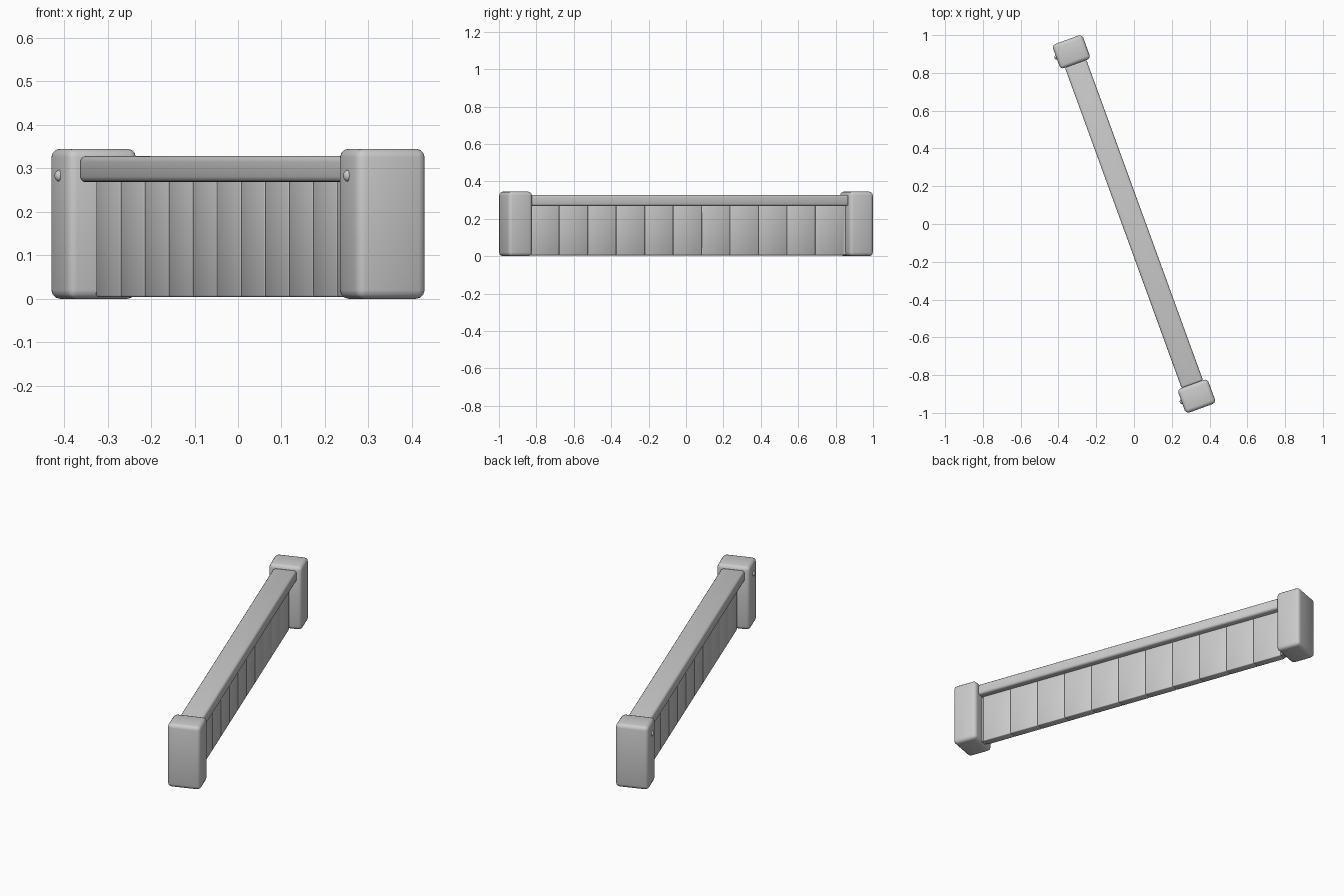
import bpy
from math import radians
from mathutils import Matrix

if "Cube" in bpy.data.objects:
    bpy.data.objects.remove(bpy.data.objects["Cube"], do_unlink=True)

TURN = Matrix.Rotation(radians(20), 4, "Z")

grey = bpy.data.materials.new("plain grey")
grey.use_nodes = True
COLOUR = (0.6, 0.6, 0.6, 1)
grey.diffuse_color = COLOUR
grey.node_tree.nodes["Principled BSDF"].inputs["Base Color"].default_value = COLOUR


def finish(obj, name):
    """Name, colour and swing the part into the diagonal run of the wall."""
    obj.name = name
    obj.data.materials.append(grey)
    obj.matrix_world = TURN @ Matrix.Translation(obj.location)
    return obj


def block(name, centre, size, bevel, segments, angle=None):
    bpy.ops.mesh.primitive_cube_add(size=1, location=centre)
    obj = bpy.context.object
    obj.data.transform(Matrix.Diagonal((*size, 1)))
    mod = obj.modifiers.new("rounded edges", "BEVEL")
    mod.width = bevel
    mod.segments = segments
    if angle:
        bpy.ops.object.shade_smooth_by_angle(angle=radians(angle))
    else:
        bpy.ops.object.shade_smooth()
    return finish(obj, name)


# End posts, each with a domed bolt on one side
for side, label in ((1, "back"), (-1, "front")):
    block(label + "_post", (0, side * 0.97, 0.1725), (0.17, 0.136, 0.345), 0.02, 3)
    bpy.ops.mesh.primitive_uv_sphere_add(
        segments=16, ring_count=10, radius=1, location=(-0.085, side * 0.97, 0.283))
    bolt = bpy.context.object
    bolt.data.transform(Matrix.Diagonal((0.01, 0.012, 0.013, 1)))
    bpy.ops.object.shade_smooth()
    finish(bolt, label + "_bolt")

# Top rail between the posts
block("top_rail", (0, 0, 0.298), (0.121, 1.81, 0.06), 0.013, 3)

# Row of upright planks
COUNT, PITCH = 11, 0.162
for i in range(COUNT):
    y = (i - (COUNT - 1) / 2) * PITCH
    block("plank_%02d" % (i + 1), (0, y, 0.138), (0.046, PITCH - 0.001, 0.268), 0.004, 2)

# Short fillers closing the row against the posts
for side, label in ((1, "back"), (-1, "front")):
    block(label + "_filler", (0, side * 0.897, 0.138), (0.036, 0.02, 0.262), 0.002, 1, 30)
